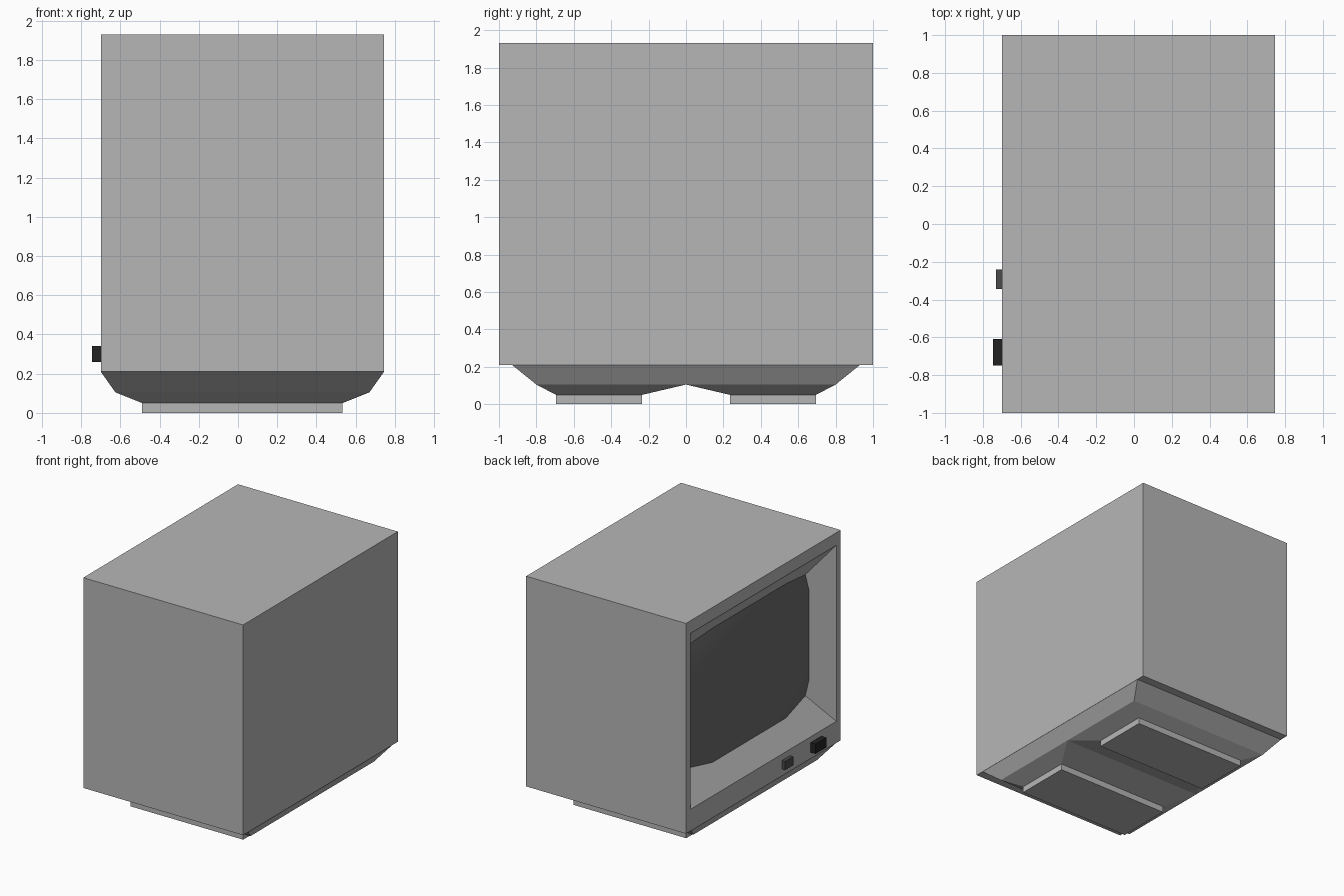
import bpy, bmesh

if "Cube" in bpy.data.objects:
    bpy.data.objects.remove(bpy.data.objects["Cube"])

CX = 0.0225          # middle of the cabinet in x
SCREEN_Z = 1.107     # middle of the screen in z


def finish(name, bm, shade=0.47):
    me = bpy.data.meshes.new(name)
    bm.to_mesh(me)
    bm.free()
    ob = bpy.data.objects.new(name, me)
    bpy.context.collection.objects.link(ob)
    mat = bpy.data.materials.new(name + "_colour")
    mat.diffuse_color = (shade, shade, shade, 1)
    mat.use_nodes = True
    mat.node_tree.nodes["Principled BSDF"].inputs["Base Color"].default_value = mat.diffuse_color
    me.materials.append(mat)
    return ob


def box(bm, lo, hi):
    vs = bmesh.ops.create_cube(bm, size=1)["verts"]
    for v in vs:
        v.co = [lo[k] if v.co[k] < 0 else hi[k] for k in range(3)]


def loft(name, rings):
    """Stack of rectangles (x half width, y0, y1, z), capped at the last one."""
    bm = bmesh.new()
    loops = [[bm.verts.new((CX + sx * hx, y, z))
              for sx, y in ((-1, y0), (1, y0), (1, y1), (-1, y1))]
             for hx, y0, y1, z in rings]
    # rings run downward, so this winding faces outward
    for a, b in zip(loops, loops[1:]):
        for i in range(4):
            j = (i + 1) % 4
            bm.faces.new((a[j], a[i], b[i], b[j]))
    bm.faces.new(loops[-1][::-1])
    return finish(name, bm)


# Cabinet with a funnel-shaped recess around the screen
bm = bmesh.new()
box(bm, (-0.70, -1, 0.21), (0.746, 1, 1.93))
bm.normal_update()
face = min(bm.faces, key=lambda f: f.calc_center_median().x)
for x, half_y, half_z in ((-0.70, 0.943, 0.72), (-0.53, 0.785, 0.495)):
    bmesh.ops.inset_region(bm, faces=[face], thickness=0.02)
    mid = face.calc_center_median()
    for v in face.verts:
        v.co = (x, half_y if v.co.y > mid.y else -half_y,
                SCREEN_Z + (half_z if v.co.z > mid.z else -half_z))
bmesh.ops.delete(bm, geom=[face], context="FACES_ONLY")
finish("cabinet", bm)

# Bulging screen, its border lying on the funnel walls; one quadrant mirrored
quadrant = {
    (0, 0): (0, 0, -0.615), (1, 0): (0.474, 0, -0.602), (2, 0): (0.804, 0, -0.551),
    (0, 1): (0, 0.364, -0.605), (1, 1): (0.474, 0.364, -0.595),
    (2, 1): (0.804, 0.364, -0.551),
    (0, 2): (0, 0.549, -0.571), (1, 2): (0.474, 0.549, -0.571),
    (2, 2): (0.785, 0.495, -0.53),
}
bm = bmesh.new()
grid = {}
for i in range(-2, 3):
    for j in range(-2, 3):
        y, z, x = quadrant[abs(i), abs(j)]
        grid[i, j] = bm.verts.new((x, y if i > 0 else -y,
                                   SCREEN_Z + (z if j > 0 else -z)))
for i in range(-2, 2):
    for j in range(-2, 2):
        f = bm.faces.new((grid[i, j], grid[i, j + 1],
                          grid[i + 1, j + 1], grid[i + 1, j]))
        f.smooth = True
finish("screen", bm, 0.15)

# Control knobs below the screen
for name, x, y0, y1, z0, z1, shade in (
        ("large_knob", -0.746, -0.75, -0.61, 0.26, 0.34, 0.016),
        ("small_knob", -0.73, -0.345, -0.24, 0.265, 0.335, 0.07)):
    bm = bmesh.new()
    box(bm, (x, y0, z0), (-0.70, y1, z1))
    finish(name, bm, shade)

# Tapered base
loft("base", [(0.7225, -0.93, 0.93, 0.21), (0.648, -0.80, 0.80, 0.105)])

# Two feet, each a tapered block ending in a flat pad
for name, s in (("foot_front", -1), ("foot_back", 1)):
    rings = [(0.648, 0, 0.80, 0.105), (0.511, 0.235, 0.695, 0.05),
             (0.511, 0.235, 0.695, 0.0)]
    loft(name, [(hx, *sorted((s * a, s * b)), z) for hx, a, b, z in rings])
